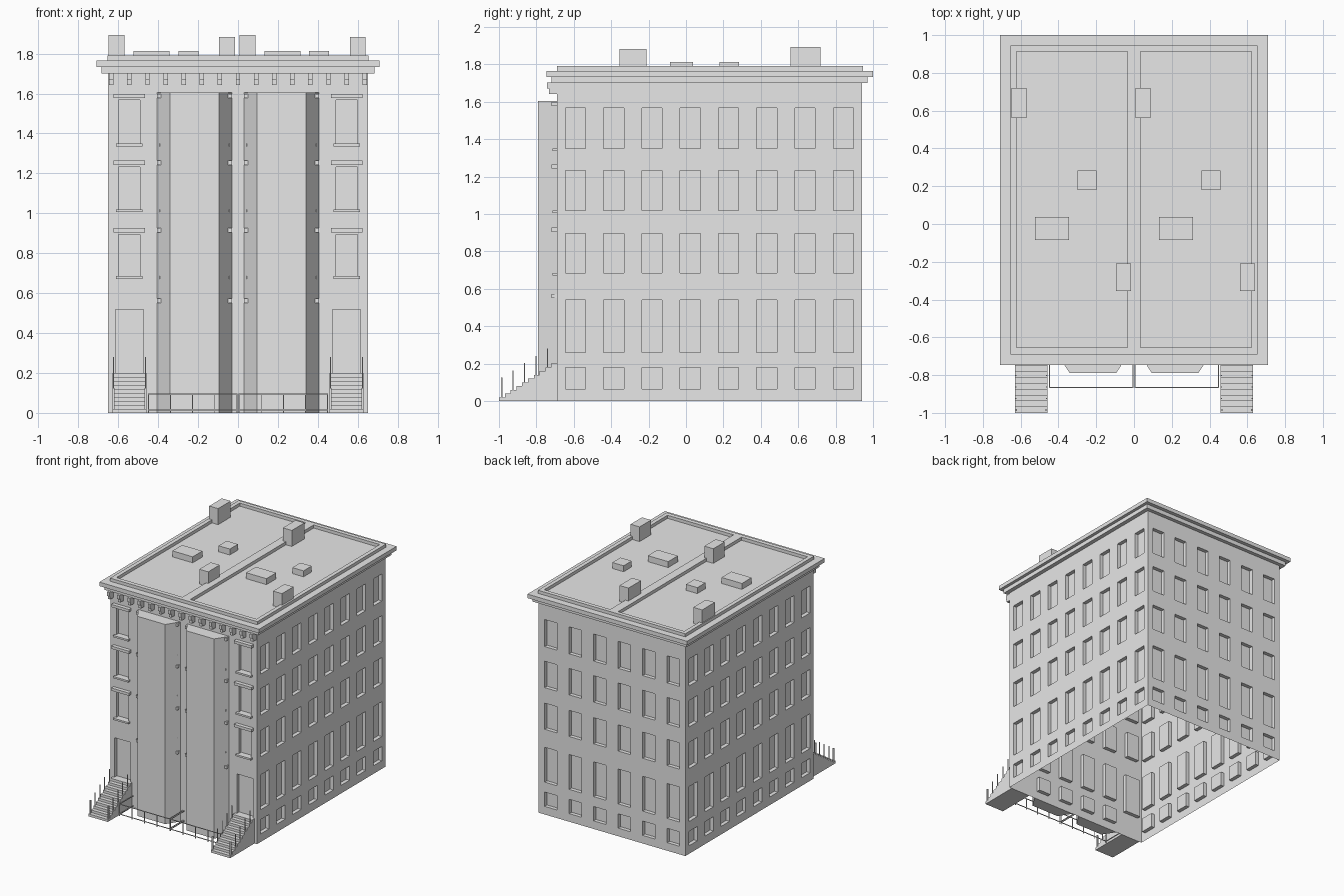
import bpy, bmesh
from mathutils import Vector

cube = bpy.data.objects.get("Cube")
if cube:
    bpy.data.objects.remove(cube, do_unlink=True)

grey = bpy.data.materials.new("plain_grey")
grey.use_nodes = True
grey.diffuse_color = (0.8, 0.8, 0.8, 1)
grey.node_tree.nodes["Principled BSDF"].inputs["Base Color"].default_value = (0.8, 0.8, 0.8, 1)


def finish(name, bm):
    mesh = bpy.data.meshes.new(name)
    bm.to_mesh(mesh)
    bm.free()
    mesh.materials.append(grey)
    obj = bpy.data.objects.new(name, mesh)
    bpy.context.collection.objects.link(obj)
    return obj


def add_box(bm, x0, x1, y0, y1, z0, z1):
    verts = bmesh.ops.create_cube(bm, size=1)["verts"]
    for v in verts:
        v.co = ((x0 + x1) / 2 + v.co.x * (x1 - x0),
                (y0 + y1) / 2 + v.co.y * (y1 - y0),
                (z0 + z1) / 2 + v.co.z * (z1 - z0))


def boxes(name, items):
    bm = bmesh.new()
    for item in items:
        add_box(bm, *item)
    return finish(name, bm)


def add_prism(bm, points, direction):
    face = bm.faces.new([bm.verts.new(p) for p in points])
    new = bmesh.ops.extrude_face_region(bm, geom=[face])["geom"]
    bmesh.ops.translate(bm, vec=direction, verts=[g for g in new if isinstance(g, bmesh.types.BMVert)])
    bmesh.ops.recalc_face_normals(bm, faces=bm.faces)


W, FRONT, BACK, WALL_TOP = 0.652, -0.69, 0.94, 1.705
MID = (FRONT + BACK) / 2
REVEAL = 0.03


def add_wall(bm, origin, along, half, openings):
    """Flat wall with recessed rectangular openings (u0, u1, z0, z1)."""
    origin, along, up = Vector(origin), Vector(along), Vector((0, 0, 1))
    normal = along.cross(up)

    def quad(*corners):
        bm.faces.new([bm.verts.new(origin + along * u + up * z - normal * d) for u, z, d in corners])

    us = sorted({-half, half} | {u for o in openings for u in o[:2]})
    zs = sorted({0, WALL_TOP} | {z for o in openings for z in o[2:]})
    for a, b in zip(us, us[1:]):
        for c, d in zip(zs, zs[1:]):
            u, z = (a + b) / 2, (c + d) / 2
            if not any(o[0] < u < o[1] and o[2] < z < o[3] for o in openings):
                quad((a, c, 0), (b, c, 0), (b, d, 0), (a, d, 0))
    for a, b, c, d in openings:
        quad((a, c, REVEAL), (b, c, REVEAL), (b, d, REVEAL), (a, d, REVEAL))
        ring = [(a, c), (b, c), (b, d), (a, d)]
        for p, q in zip(ring, ring[1:] + ring[:1]):
            quad((*p, 0), (*q, 0), (*q, REVEAL), (*p, REVEAL))


# Window layout
rows = [(0.065, 0.18), (0.26, 0.54), (0.685, 0.895), (1.02, 1.232), (1.35, 1.567)]
side_cols = [(i - 3.5) * 0.2047 for i in range(8)]
end_cols = [(i - 2.5) * 0.218 for i in range(6)]
DOOR = 0.544


def windows(cols, levels):
    return [(c - 0.054, c + 0.054, z0, z1) for c in cols for z0, z1 in levels]


# Hollow outer walls, open underneath
bm = bmesh.new()
front = windows(end_cols, rows[2:]) + windows(end_cols[1:5], rows[:2])
front += [(s * DOOR - 0.071, s * DOOR + 0.071, 0.2, 0.517) for s in (-1, 1)]
add_wall(bm, (0, FRONT, 0), (1, 0, 0), W, front)
add_wall(bm, (0, BACK, 0), (-1, 0, 0), W, windows(end_cols, rows))
depth = (BACK - FRONT) / 2
add_wall(bm, (W, MID, 0), (0, 1, 0), depth, windows(side_cols, rows))
add_wall(bm, (-W, MID, 0), (0, -1, 0), depth, windows(side_cols, rows))
bmesh.ops.remove_doubles(bm, verts=bm.verts, dist=0.0001)
finish("outer_walls", bm)

# Angled full-height bays
bm = bmesh.new()
for s in (-1, 1):
    plan = [(0.03, FRONT), (0.095, -0.79), (0.34, -0.79), (0.405, FRONT)]
    add_prism(bm, [(s * x, y, 0) for x, y in plan], (0, 0, 1.605))
finish("front_bays", bm)

# Window lintels and sills on the front
lintels, sills = [], []
for i, c in enumerate(end_cols):
    for z0, z1 in rows[1 if 0 < i < 5 else 2:]:
        lintels.append((c - 0.078, c + 0.078, -0.72, FRONT, z1 + 0.01, z1 + 0.032))
    for z0, z1 in rows[2:]:
        sills.append((c - 0.067, c + 0.067, -0.713, FRONT, z0 - 0.014, z0))
boxes("window_lintels", lintels)
boxes("window_sills", sills)

# Cornice, brackets and parapet
boxes("cornice", [(-0.685, 0.685, -0.72, 0.97, 1.70, 1.733),
                  (-0.71, 0.71, -0.747, 1.0, 1.733, 1.765)])
brackets = []
for i in range(15):
    x = (i - 7) * 0.0907
    brackets.append((x - 0.011, x + 0.011, -0.742, FRONT, 1.67, 1.702))
    brackets.append((x - 0.011, x + 0.011, -0.732, FRONT, 1.642, 1.67))
boxes("cornice_brackets", brackets)
TOP = (1.76, 1.79)
boxes("roof_parapet", [(-0.655, 0.655, FRONT, -0.655, *TOP), (-0.655, 0.655, 0.912, 0.945, *TOP),
                       (-0.655, -0.623, -0.655, 0.912, *TOP), (0.623, 0.655, -0.655, 0.912, *TOP),
                       (-0.035, 0.035, -0.655, 0.912, *TOP)])

# Chimneys and roof hatches, one set on each half
chimneys, hatches = [], []
for x in (0, 0.656):
    chimneys.append((x - 0.648, x - 0.569, 0.56, 0.72, 1.76, 1.894))
    chimneys.append((x - 0.096, x - 0.016, -0.355, -0.21, 1.76, 1.883))
    hatches.append((x - 0.524, x - 0.343, -0.085, 0.038, 1.76, 1.813))
    hatches.append((x - 0.299, x - 0.199, 0.18, 0.283, 1.76, 1.813))
boxes("chimneys", chimneys)
boxes("roof_hatches", hatches)

# Entrance steps with railing posts
STEPS, RUN, RISE = 10, 0.031, 0.02
bm = bmesh.new()
posts = []
for s in (-1, 1):
    profile = [(FRONT, 0), (-1, 0)]
    for i in range(STEPS):
        profile += [(-1 + i * RUN, (i + 1) * RISE), (-1 + (i + 1) * RUN, (i + 1) * RISE)]
    add_prism(bm, [(s * DOOR - 0.086, y, z) for y, z in profile], (0.172, 0, 0))
    for side in (-1, 1):
        x = s * DOOR + side * 0.08
        for k in range(5):
            y, t = -0.985 + k * 0.061, 0.005 if k == 0 else 0.0025
            base = (int((y + 1) / RUN) + 1) * RISE
            posts.append((x - t, x + t, y - t, y + t, base - 0.005, 0.125 + k * 0.039))
finish("entrance_steps", bm)
boxes("step_railing_posts", posts)

# Low front fence
fence = []
T, FY = 0.0025, -0.865
for s in (-1, 1):
    for z in (0.015, 0.095):
        x0, x1 = sorted((s * 0.006, s * 0.448))
        fence.append((x0, x1, FY - T, FY + T, z - T, z + T))
        for x in (s * 0.006, s * 0.448):
            fence.append((x - T, x + T, FY, FRONT, z - T, z + T))
    for k in range(5):
        x = s * (0.006 + k * 0.1105)
        fence.append((x - T, x + T, FY - T, FY + T, 0, 0.095))
boxes("front_fence", fence)
